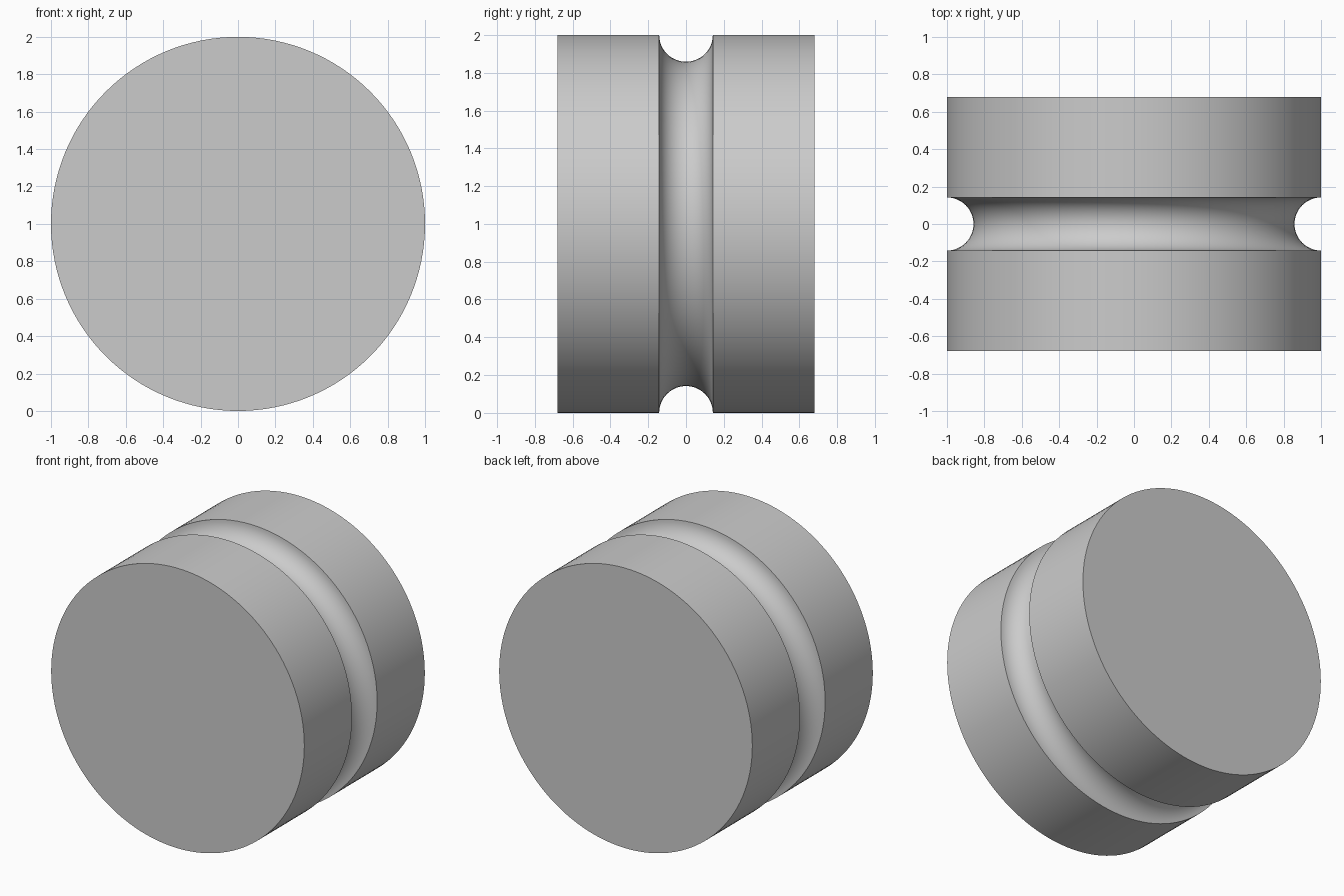
import bpy
import bmesh
import math

HALF_WIDTH = 0.68
RADIUS = 1.0
GROOVE = 0.142
SEGMENTS = 128
ARC_STEPS = 24

cube = bpy.data.objects.get("Cube")
if cube:
    bpy.data.objects.remove(cube, do_unlink=True)

# Single plain grey
grey = bpy.data.materials.new("light_grey")
grey.use_nodes = True
colour = (0.6, 0.6, 0.6, 1.0)
grey.diffuse_color = colour
grey.node_tree.nodes["Principled BSDF"].inputs["Base Color"].default_value = colour

# Half section of the roller: flat rim, round groove, flat rim
profile = [(-HALF_WIDTH, RADIUS)]
for i in range(ARC_STEPS + 1):
    a = math.pi * i / ARC_STEPS
    profile.append((-GROOVE * math.cos(a), RADIUS - GROOVE * math.sin(a)))
profile.append((HALF_WIDTH, RADIUS))

# Sweep the section round the y axis and close both ends
bm = bmesh.new()
rings = []
for y, r in profile:
    ring = []
    for s in range(SEGMENTS):
        t = math.tau * s / SEGMENTS
        ring.append(bm.verts.new((r * math.cos(t), y, RADIUS + r * math.sin(t))))
    rings.append(ring)
for a, b in zip(rings, rings[1:]):
    for s in range(SEGMENTS):
        n = (s + 1) % SEGMENTS
        bm.faces.new((a[s], a[n], b[n], b[s]))
bm.faces.new(rings[0])
bm.faces.new(rings[-1])
bmesh.ops.recalc_face_normals(bm, faces=bm.faces)

mesh = bpy.data.meshes.new("grooved_roller")
bm.to_mesh(mesh)
bm.free()
mesh.materials.append(grey)
roller = bpy.data.objects.new("grooved_roller", mesh)
bpy.context.collection.objects.link(roller)

# Smooth curved surfaces, crisp rims
bpy.ops.object.select_all(action="DESELECT")
roller.select_set(True)
bpy.context.view_layer.objects.active = roller
bpy.ops.object.shade_smooth_by_angle(angle=math.radians(30))
